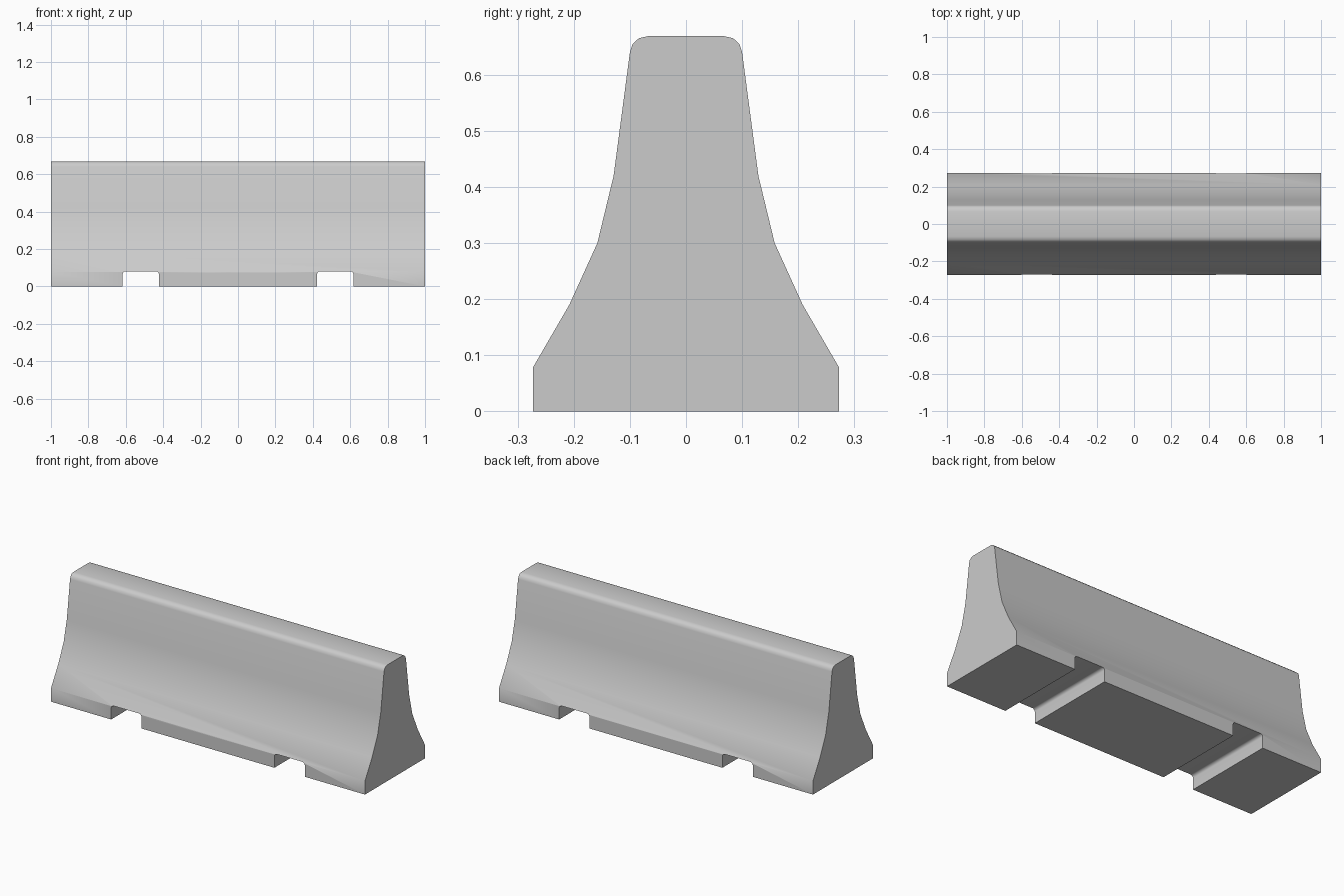
import bpy, bmesh, math

if "Cube" in bpy.data.objects:
    bpy.data.objects.remove(bpy.data.objects["Cube"])


def prism(name, points, direction):
    """Extrude a closed outline of 3D points along a direction."""
    bm = bmesh.new()
    face = bm.faces.new([bm.verts.new(p) for p in points])
    ext = bmesh.ops.extrude_face_region(bm, geom=[face])
    verts = [v for v in ext["geom"] if isinstance(v, bmesh.types.BMVert)]
    bmesh.ops.translate(bm, verts=verts, vec=direction)
    bmesh.ops.recalc_face_normals(bm, faces=bm.faces)
    mesh = bpy.data.meshes.new(name)
    bm.to_mesh(mesh)
    bm.free()
    obj = bpy.data.objects.new(name, mesh)
    bpy.context.collection.objects.link(obj)
    return obj


def mirrored(half):
    return half + [(-a, b) for a, b in reversed(half)]


# Barrier body: flared cross-section swept along its length
half = [(0.273, 0), (0.273, 0.078), (0.208, 0.19), (0.158, 0.30),
        (0.129, 0.42), (0.10, 0.64), (0.095, 0.655), (0.084, 0.665),
        (0.067, 0.669)]
barrier = prism("barrier_body", [(-1, y, z) for y, z in mirrored(half)], (2, 0, 0))
bpy.context.view_layer.objects.active = barrier
barrier.select_set(True)

# Two lifting slots with rounded upper corners, cut through the base
W, H, R = 0.097, 0.081, 0.016
arc = [(W - R + R * math.cos(t), H - R + R * math.sin(t))
       for t in (i * math.pi / 8 for i in range(5))]
slot = mirrored([(W, -0.1)] + arc)
for side in (-1, 1):
    cutter = prism("slot_cutter", [(side * 0.52 + x, -0.5, z) for x, z in slot], (0, 1, 0))
    cutter.hide_render = True
    mod = barrier.modifiers.new("slot", "BOOLEAN")
    mod.operation, mod.solver, mod.object = "DIFFERENCE", "EXACT", cutter
    bpy.ops.object.modifier_apply(modifier=mod.name)
    bpy.data.objects.remove(cutter)

# Smooth flanks, crisp ends and base edges
bpy.ops.object.shade_smooth_by_angle(angle=math.radians(40))
